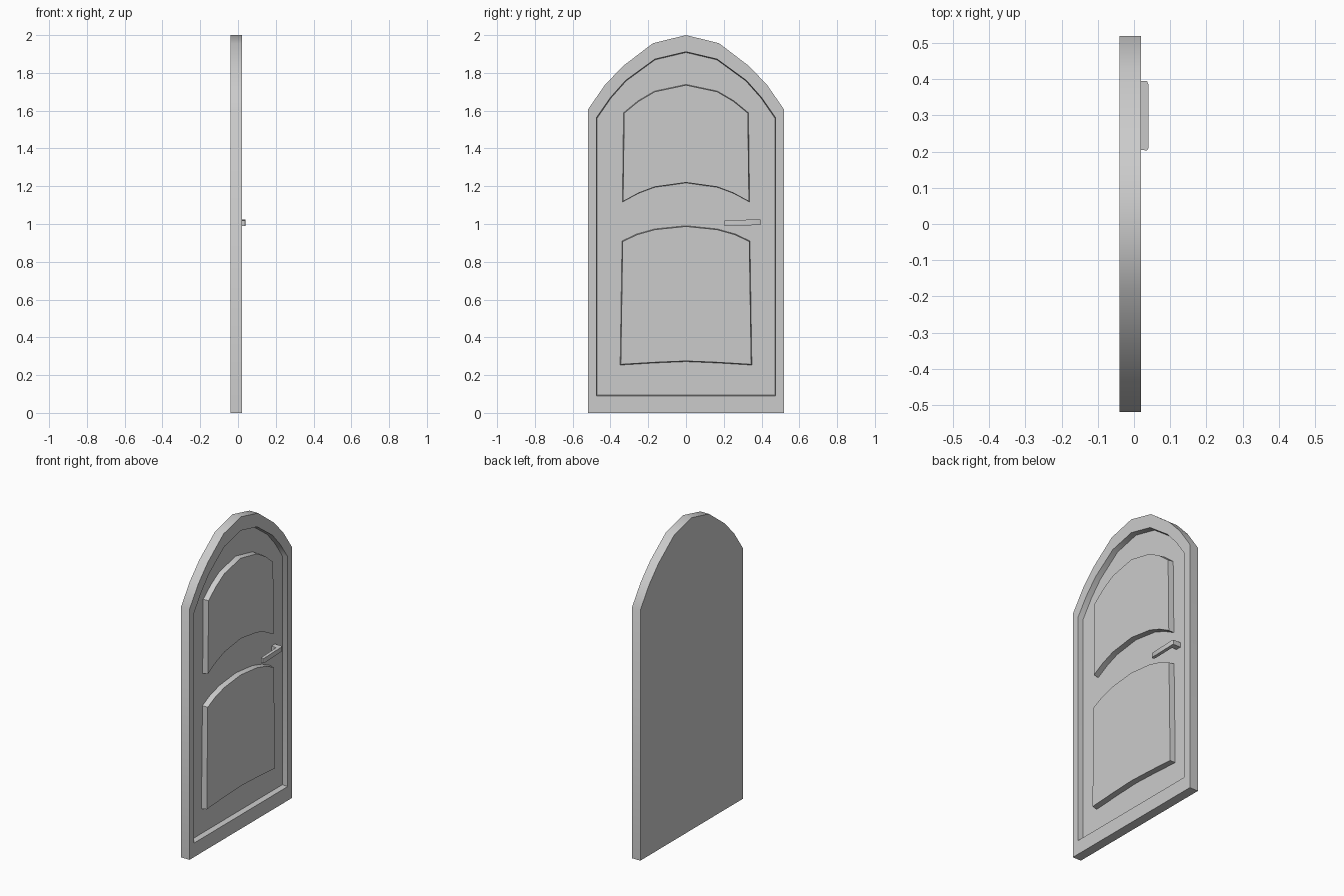
import bpy
import bmesh
from mathutils import Vector

if "Cube" in bpy.data.objects:
    bpy.data.objects.remove(bpy.data.objects["Cube"])

# Single plain material
grey = bpy.data.materials.new("plain grey")
grey.use_nodes = True
colour = (0.6, 0.6, 0.6, 1)
grey.diffuse_color = colour
grey.node_tree.nodes["Principled BSDF"].inputs["Base Color"].default_value = colour

BACK, FLOOR, FACE = -0.04, -0.015, 0.02


def loft(name, rings):
    """Skin a stack of equal-length rings and cap both ends."""
    bm = bmesh.new()
    loops = [[bm.verts.new(p) for p in ring] for ring in rings]
    n = len(loops[0])
    for a, b in zip(loops, loops[1:]):
        for i in range(n):
            j = (i + 1) % n
            bm.faces.new((a[i], a[j], b[j], b[i]))
    bm.faces.new(loops[0])
    bm.faces.new(loops[-1])
    bmesh.ops.recalc_face_normals(bm, faces=bm.faces)
    mesh = bpy.data.meshes.new(name)
    bm.to_mesh(mesh)
    bm.free()
    mesh.materials.append(grey)
    obj = bpy.data.objects.new(name, mesh)
    bpy.context.collection.objects.link(obj)
    bpy.ops.object.select_all(action="DESELECT")
    obj.select_set(True)
    bpy.context.view_layer.objects.active = obj
    bpy.ops.object.shade_smooth_by_angle(angle=0.66)
    return obj


def mirrored(half):
    """Complete a half outline that runs from the lower to the upper centre."""
    return half + [(-y, z) for y, z in reversed(half) if y > 0]


def ring(outline, x, grow=0.0):
    """Place an outline at depth x, enlarged about its middle by a margin."""
    ys = [p[0] for p in outline]
    zs = [p[1] for p in outline]
    mid = (min(zs) + max(zs)) / 2
    sy = 1 + grow / max(ys)
    sz = 1 + grow / (max(zs) - mid)
    return [Vector((x, y * sy, mid + (z - mid) * sz)) for y, z in outline]


# Arched slab with a recessed front inside a raised border
outer = mirrored([(0.52, 0), (0.52, 1.605), (0.43, 1.735), (0.335, 1.835),
                  (0.175, 1.957), (0, 2)])
inner = mirrored([(0.475, 0.09), (0.475, 1.562), (0.4, 1.67), (0.32, 1.76),
                  (0.165, 1.873), (0, 1.912)])
loft("door_frame", [ring(outer, BACK), ring(outer, FACE),
                    ring(inner, FACE), ring(inner, FLOOR, -0.004)])

# Raised panels with curved tops and bottoms
panels = {
    "upper_panel": [(0, 1.22), (0.165, 1.197), (0.25, 1.165), (0.333, 1.12),
                    (0.327, 1.587), (0.25, 1.65), (0.165, 1.7), (0, 1.735)],
    "lower_panel": [(0, 0.275), (0.165, 0.268), (0.345, 0.257),
                    (0.335, 0.907), (0.26, 0.943), (0.165, 0.97), (0, 0.987)],
}
for name, half in panels.items():
    shape = mirrored(half)
    loft(name, [ring(shape, FLOOR - 0.002, 0.004), ring(shape, FACE)])

# L-shaped lever handle, tilted slightly and with a stem into the slab
plan = [(FLOOR - 0.002, 0.395), (FLOOR - 0.002, 0.36), (0.018, 0.36),
        (0.02, 0.205), (0.036, 0.203), (0.04, 0.21), (0.04, 0.385), (0.036, 0.395)]
loft("door_handle", [[Vector((x, y, base + 0.03 * (y - 0.2))) for x, y in plan]
                     for base in (0.989, 1.019)])
